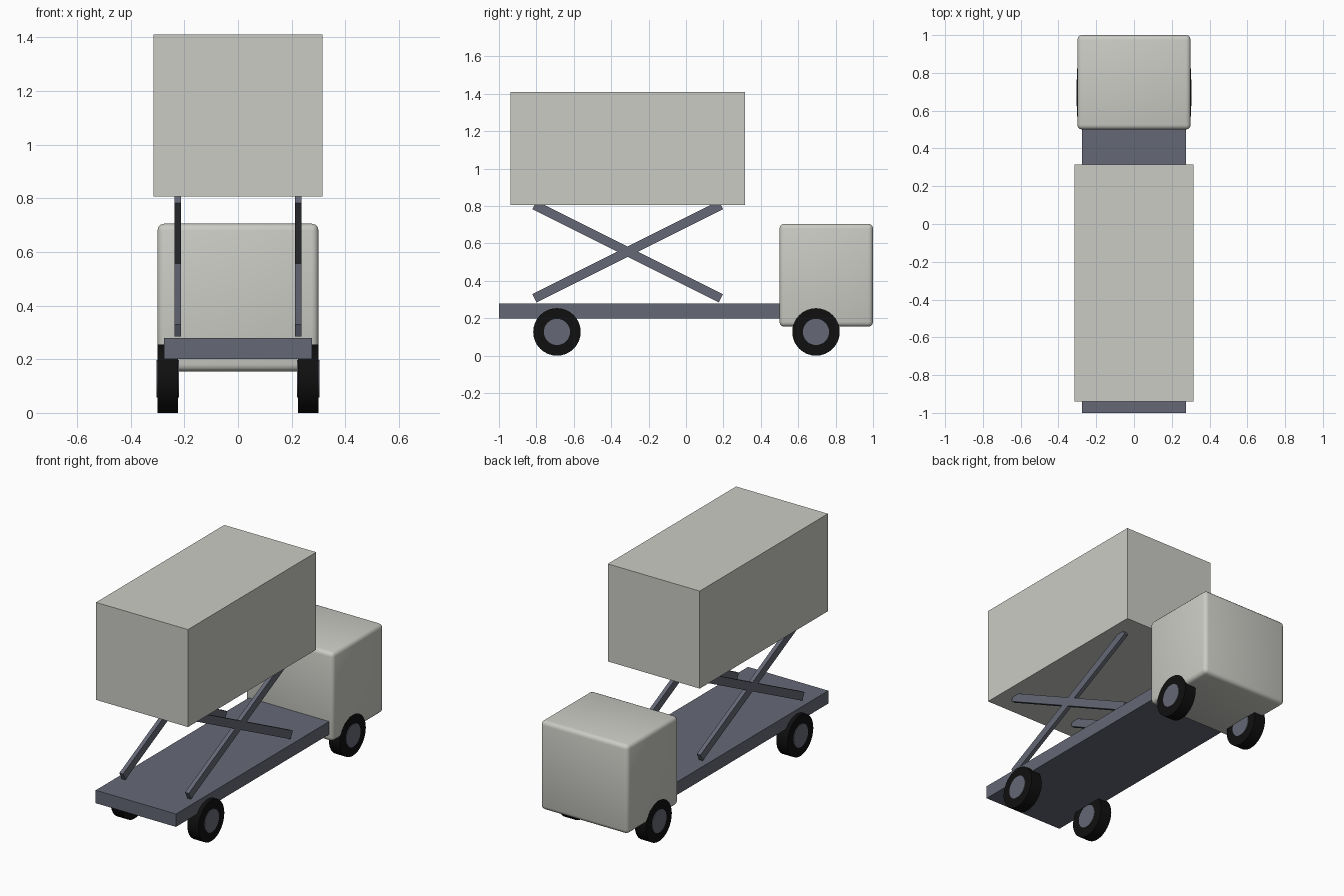
import bpy
import math

cube = bpy.data.objects.get("Cube")
if cube:
    bpy.data.objects.remove(cube, do_unlink=True)


def material(name, rgb):
    mat = bpy.data.materials.new(name)
    mat.use_nodes = True
    colour = (*rgb, 1)
    mat.diffuse_color = colour
    mat.node_tree.nodes["Principled BSDF"].inputs["Base Color"].default_value = colour
    return mat


body_grey = material("warm light grey", (0.6, 0.6, 0.56))
slate = material("slate grey", (0.13, 0.14, 0.18))
rubber = material("black rubber", (0.005, 0.005, 0.005))


def box(name, centre, size, mat, tilt=0):
    bpy.ops.mesh.primitive_cube_add(size=1, location=centre)
    ob = bpy.context.object
    ob.name = name
    ob.scale = size
    bpy.ops.object.transform_apply(location=False, rotation=False, scale=True)
    ob.rotation_euler.x = tilt
    ob.data.materials.append(mat)
    return ob


def disc(name, centre, radius, width, mat):
    bpy.ops.mesh.primitive_cylinder_add(vertices=32, radius=radius, depth=width,
                                        location=centre, rotation=(0, math.pi / 2, 0))
    ob = bpy.context.object
    ob.name = name
    ob.data.materials.append(mat)
    bpy.ops.object.shade_smooth_by_angle(angle=math.radians(30))


# Chassis and raised cargo body
box("chassis", (0, -0.24, 0.24), (0.55, 1.52, 0.08), slate)
box("cargo_body", (0, -0.312, 1.108), (0.63, 1.255, 0.604), body_grey)

# Cab with softly rounded edges
cab = box("cab", (0, 0.75, 0.43), (0.6, 0.5, 0.55), body_grey)
bevel = cab.modifiers.new("rounded edges", "BEVEL")
bevel.width = 0.025
bevel.segments = 3
bpy.ops.object.shade_smooth()

for side, sign in (("left", 1), ("right", -1)):
    # Crossed scissor lift arms
    for arm, slope in (("rising", 1), ("falling", -1)):
        box(f"{side}_{arm}_lift_arm", (sign * 0.225, -0.312, 0.556),
            (0.025, 1.115, 0.05), slate, slope * math.atan(0.5))
    # Wheels, with hubs just proud of the tyres
    for end, y in (("cargo", -0.69), ("cab", 0.695)):
        centre = (sign * 0.2625, y, 0.127)
        disc(f"{side}_{end}_tyre", centre, 0.127, 0.076, rubber)
        disc(f"{side}_{end}_hub", centre, 0.07, 0.084, slate)
